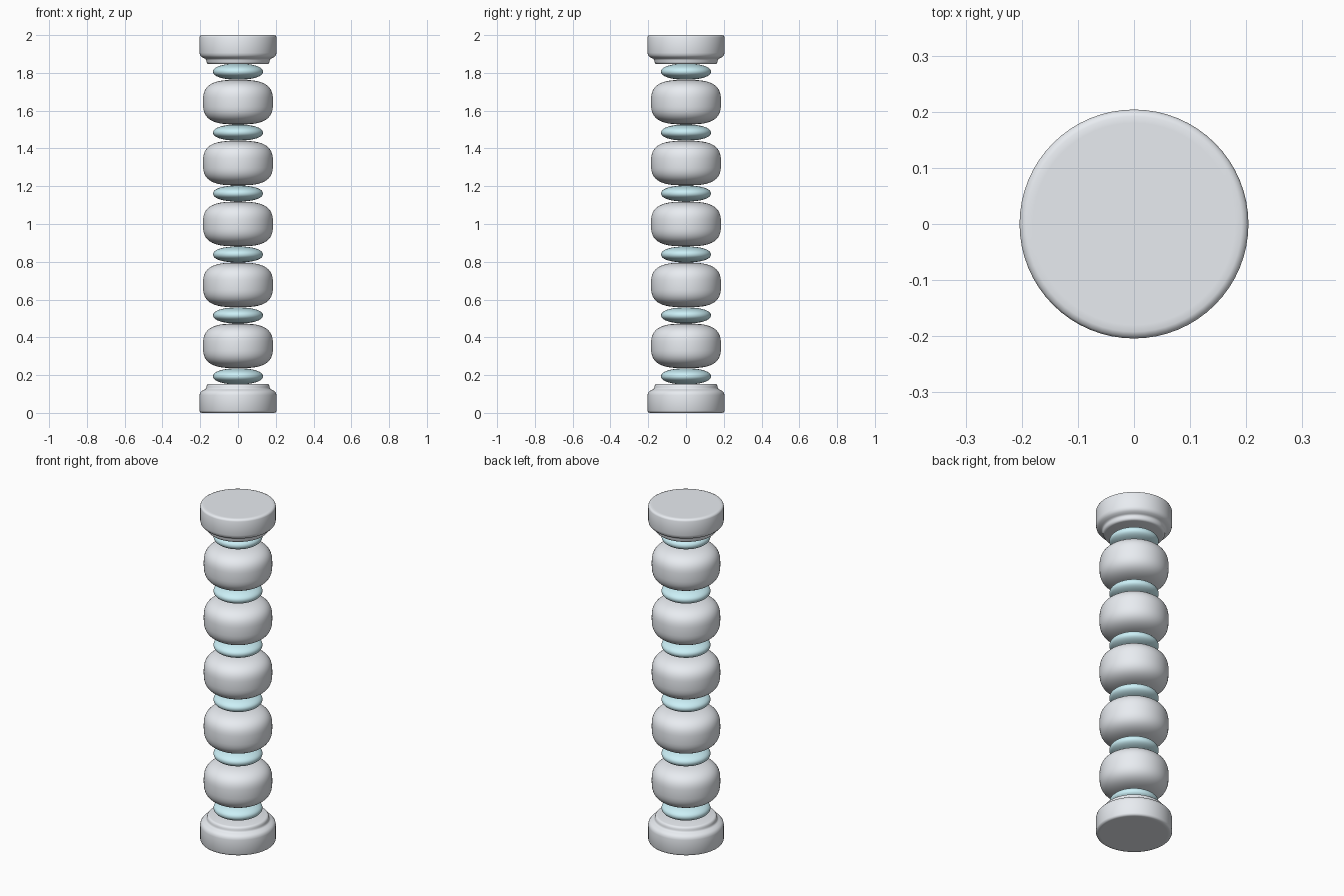
import bpy, bmesh, math

if "Cube" in bpy.data.objects:
    bpy.data.objects.remove(bpy.data.objects["Cube"])

SEG = 64
PITCH = 0.3226


def material(name, rgb):
    m = bpy.data.materials.new(name)
    m.diffuse_color = (*rgb, 1)
    m.use_nodes = True
    m.node_tree.nodes["Principled BSDF"].inputs["Base Color"].default_value = m.diffuse_color
    return m


def lathe(name, profile, mat, z=0.0, flip=False):
    """Revolve (radius, height) points, listed bottom to top, around z."""
    bm = bmesh.new()
    s = -1 if flip else 1
    verts = [bm.verts.new((r, 0, s * h)) for r, h in profile]
    edges = [bm.edges.new(p) for p in zip(verts, verts[1:])]
    bmesh.ops.spin(bm, geom=verts + edges, axis=(0, 0, 1), cent=(0, 0, 0),
                   angle=2 * math.pi, steps=SEG, use_duplicate=False)
    bmesh.ops.remove_doubles(bm, verts=bm.verts, dist=1e-5)
    bmesh.ops.recalc_face_normals(bm, faces=bm.faces)
    me = bpy.data.meshes.new(name)
    bm.to_mesh(me)
    bm.free()
    me.materials.append(mat)
    ob = bpy.data.objects.new(name, me)
    bpy.context.collection.objects.link(ob)
    ob.location.z = z
    bpy.ops.object.select_all(action='DESELECT')
    ob.select_set(True)
    bpy.context.view_layer.objects.active = ob
    bpy.ops.object.shade_smooth_by_angle(angle=math.radians(60))
    return ob


def rounded(radius, half, n, steps=32):
    """Superellipse half-section from bottom pole to top pole."""
    pts = []
    for i in range(steps + 1):
        a = -math.pi / 2 + math.pi * i / steps
        c, s = max(math.cos(a), 0), math.sin(a)
        if i in (0, steps):
            c = 0
        pts.append((radius * c ** (2 / n),
                    half * math.copysign(abs(s) ** (2 / n), s)))
    return pts


def arc(cx, cz, r, a0, a1, steps=6):
    return [(cx + r * math.cos(math.radians(a0 + (a1 - a0) * i / steps)),
             cz + r * math.sin(math.radians(a0 + (a1 - a0) * i / steps)))
            for i in range(steps + 1)]


white = material("off_white", (0.81, 0.84, 0.88))
glass = material("pale_blue", (0.60, 0.87, 0.93))

# Stepped, rounded end caps
cap = ([(0, 0), (0.18, 0)] + arc(0.192, 0.012, 0.012, -90, 0, 2)
       + arc(0.176, 0.094, 0.028, 0, 80, 3)
       + arc(0.180, 0.135, 0.012, 260, 180, 3)
       + arc(0.153, 0.140, 0.014, 0, 90, 3) + [(0, 0.154)])
lathe("base_cap", cap, white)
lathe("top_cap", cap, white, 2.0, flip=True)

# Large beads
for i in range(5):
    lathe(f"bead_{i + 1}", rounded(0.185, 0.118, 3), white, 1 + (i - 2) * PITCH)

# Thin spacer discs
for i in range(6):
    lathe(f"spacer_{i + 1}", rounded(0.132, 0.0425, 2.2), glass, 1 + (i - 2.5) * PITCH)
